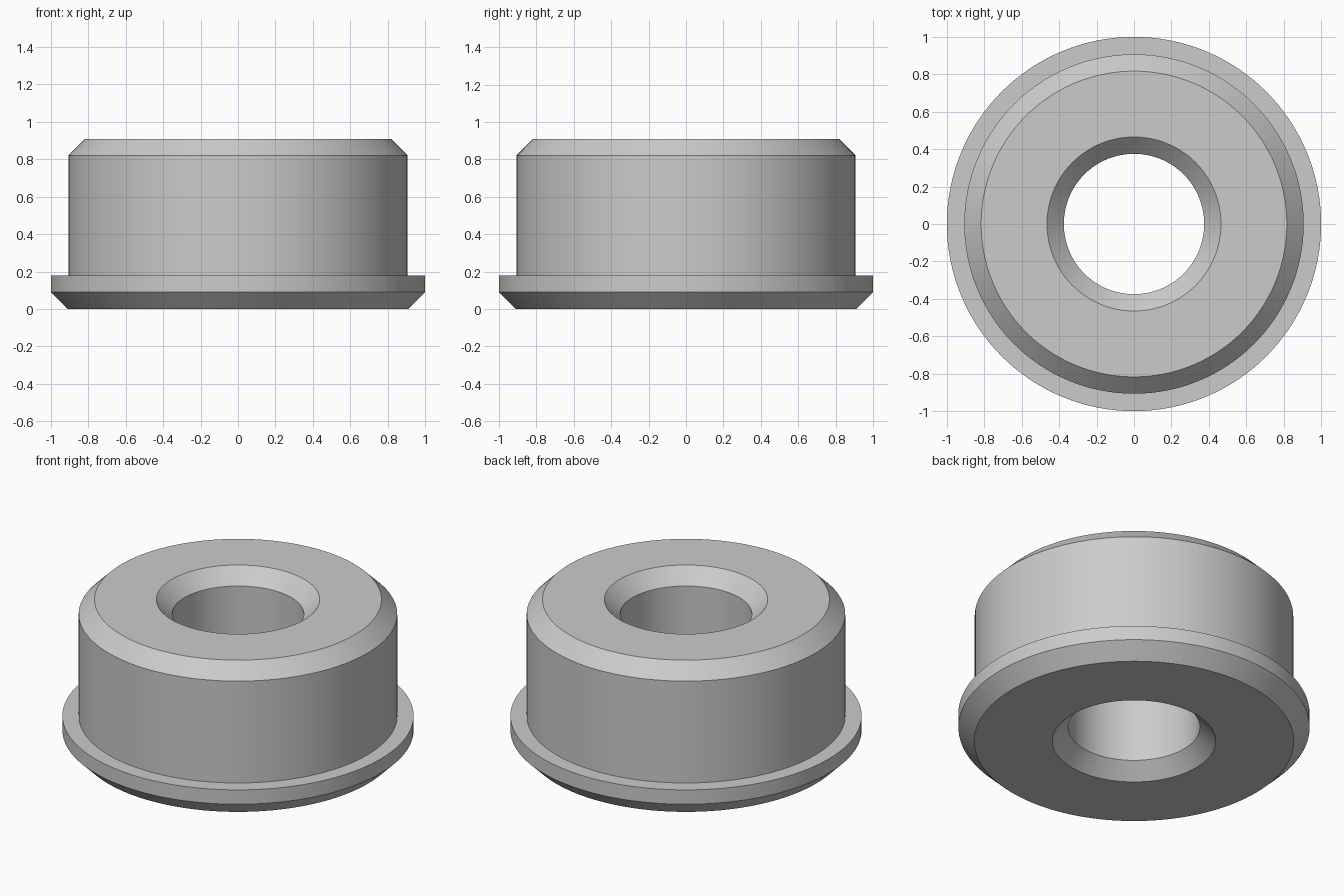
import bpy
import bmesh
from math import radians, pi
from mathutils import Matrix

cube = bpy.data.objects.get("Cube")
if cube:
    bpy.data.objects.remove(cube, do_unlink=True)

# Main sizes
SEGMENTS = 128
CHAMFER = 0.09
HEIGHT = 0.91
FLANGE_R, FLANGE_TOP = 1.0, 0.18
BODY_R, BORE_R = 0.907, 0.375

# Plain grey metal
metal = bpy.data.materials.new("grey_metal")
metal.use_nodes = True
colour = (0.6, 0.6, 0.6, 1)
metal.diffuse_color = colour
metal.node_tree.nodes["Principled BSDF"].inputs["Base Color"].default_value = colour

# Closed cross-section (radius, height), from the bottom outer edge round to the bore
profile = [
    (FLANGE_R - CHAMFER, 0),
    (FLANGE_R, CHAMFER),
    (FLANGE_R, FLANGE_TOP),
    (BODY_R, FLANGE_TOP),
    (BODY_R, HEIGHT - CHAMFER),
    (BODY_R - CHAMFER, HEIGHT),
    (BORE_R + CHAMFER, HEIGHT),
    (BORE_R, HEIGHT - CHAMFER),
    (BORE_R, CHAMFER),
    (BORE_R + CHAMFER, 0),
]

# Revolve the section into a flanged bushing
bm = bmesh.new()
rings = []
for i in range(SEGMENTS):
    turn = Matrix.Rotation(2 * pi * i / SEGMENTS, 3, "Z")
    rings.append([bm.verts.new(turn @ Matrix.Identity(3).col[0] * r) for r, z in profile])
    for vert, (r, z) in zip(rings[-1], profile):
        vert.co.z = z
for i, ring in enumerate(rings):
    after = rings[(i + 1) % SEGMENTS]
    for j in range(len(profile)):
        k = (j + 1) % len(profile)
        bm.faces.new((ring[j], after[j], after[k], ring[k]))
bmesh.ops.recalc_face_normals(bm, faces=bm.faces)

mesh = bpy.data.meshes.new("flanged_bushing")
bm.to_mesh(mesh)
bm.free()
mesh.materials.append(metal)
bushing = bpy.data.objects.new("flanged_bushing", mesh)
bpy.context.collection.objects.link(bushing)

# Smooth round walls with crisp chamfer edges
bpy.ops.object.select_all(action="DESELECT")
bushing.select_set(True)
bpy.context.view_layer.objects.active = bushing
bpy.ops.object.shade_smooth_by_angle(angle=radians(30))
